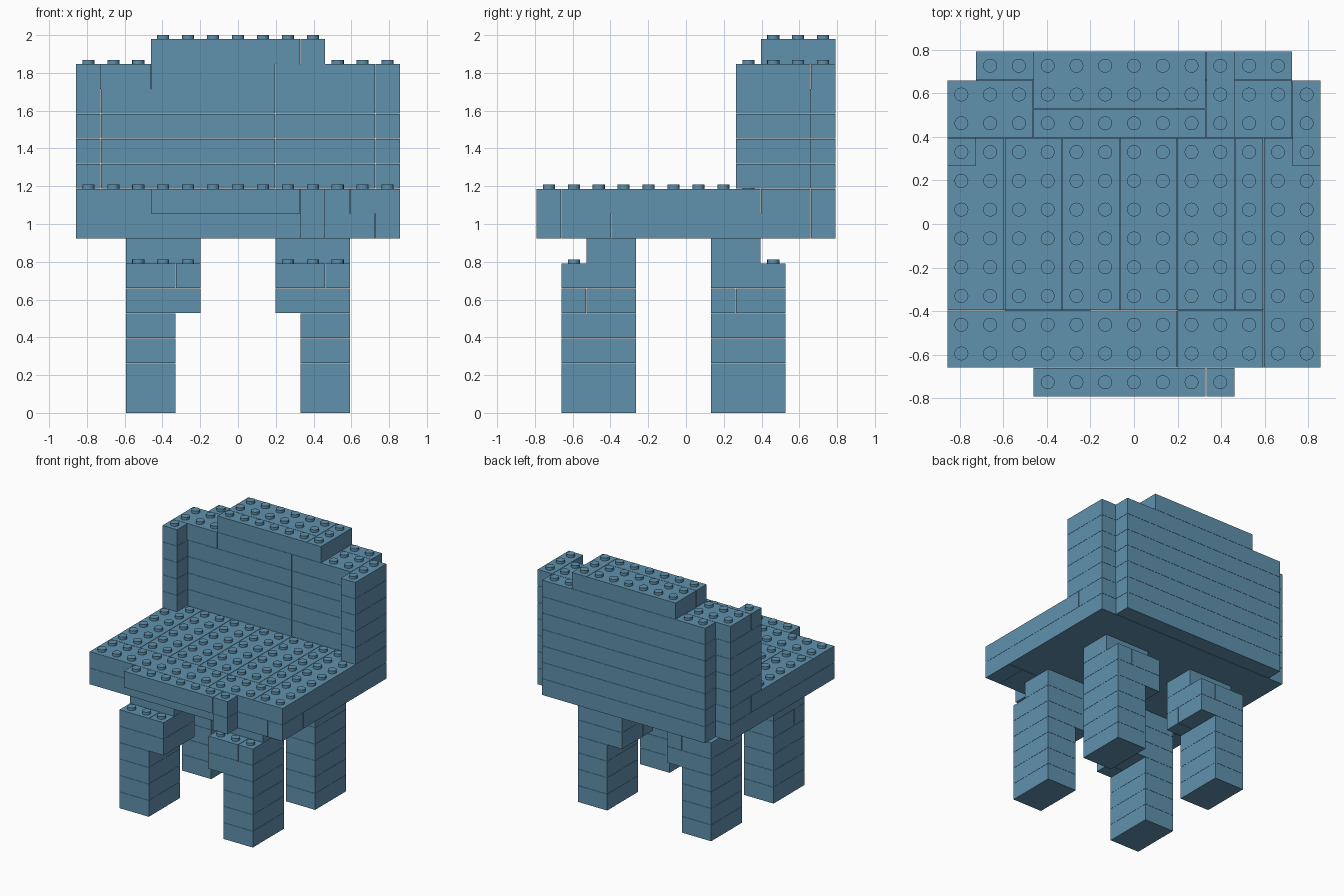
import bpy, bmesh
from mathutils import Matrix, Vector

cube = bpy.data.objects.get("Cube")
if cube:
    bpy.data.objects.remove(cube, do_unlink=True)

P = 0.132          # stud pitch, also the layer height
GAP = 0.0015       # clearance on each side of a brick
WIDE, DEEP = 13, 12

mat = bpy.data.materials.new("dusty blue")
mat.use_nodes = True
colour = (0.117, 0.283, 0.418, 1)
mat.diffuse_color = colour
bsdf = next(n for n in mat.node_tree.nodes if n.type == 'BSDF_PRINCIPLED')
bsdf.inputs["Base Color"].default_value = colour

parts = {}         # part name -> list of (layer, brick)
filled = set()     # occupied stud cells


def add(part, layers, *bricks):
    """Lay bricks (x start, x end, y start, y end) on the given layers."""
    for k in layers:
        for b in bricks:
            parts.setdefault(part, []).append((k, b))
            filled.update((i, j, k) for i in range(b[0], b[1])
                          for j in range(b[2], b[3]))


def place(i, j, k):
    return Vector(((i - WIDE / 2) * P, (j - DEEP / 2) * P, k * P))


def add_brick(bm, k, b):
    lo, hi = place(b[0], b[2], k), place(b[1], b[3], k + 1)
    size = hi - lo - Vector((2 * GAP, 2 * GAP, GAP))
    centre = (lo + hi) / 2 - Vector((0, 0, GAP / 2))
    bmesh.ops.create_cube(bm, size=1, matrix=Matrix.Translation(centre)
                          @ Matrix.Diagonal((*size, 1)))
    # studs only where nothing sits on top
    for i in range(b[0], b[1]):
        for j in range(b[2], b[3]):
            if (i, j, k + 1) not in filled:
                top = place(i + 0.5, j + 0.5, k + 1) + Vector((0, 0, 0.0085))
                bmesh.ops.create_cone(bm, cap_ends=True, segments=16,
                                      radius1=0.032, radius2=0.032, depth=0.023,
                                      matrix=Matrix.Translation(top))


# legs: narrow posts with a wider, stepped head
for depth, j, split, cap in (("front", 1, 2, 2), ("back", 7, 8, 7)):
    for side, post, head, seam in (("right", 2, 2, 4), ("left", 9, 8, 10)):
        name = f"{depth}_{side}_leg"
        add(name, range(4), (post, post + 2, j, j + 3))
        add(name, [4], (head, head + 3, j, split), (head, head + 3, split, j + 3))
        add(name, [5], (head, seam, j, j + 3), (seam, head + 3, j, j + 3))
        add(name, [6], (head, head + 3, cap, cap + 2))

# seat: base layer and planked top layer
add("seat_base", [7], (0, 12, 1, 3), (12, 13, 1, 3), (0, 13, 3, 11), (1, 12, 11, 12))
add("seat_top", [8], (0, 8, 1, 3), (8, 11, 1, 3), (11, 13, 1, 9), (10, 11, 3, 9),
    (0, 13, 9, 11), (1, 12, 11, 12))
add("seat_top", [8], *[(i, i + 2, 3, 9) for i in range(0, 10, 2)])

# lip on the front of the seat
add("front_lip", [8], (3, 9, 0, 1))
add("front_lip", [7, 8], (9, 10, 0, 1))

# backrest with side wings
add("backrest", range(9, 13), (1, 8, 9, 12), (8, 12, 9, 12))
add("right_wing", range(9, 13), (0, 1, 8, 11))
add("left_wing", range(9, 14), (12, 13, 8, 11))
add("right_wing", [13], (0, 1, 8, 9))
add("backrest", [13], (0, 3, 9, 11), (3, 8, 9, 11), (1, 8, 11, 12),
    (8, 12, 9, 11), (8, 12, 11, 12))

# raised crest on the backrest
add("backrest_crest", [14], (3, 9, 9, 10), (3, 9, 10, 12), (9, 10, 9, 12))

for name, bricks in parts.items():
    bm = bmesh.new()
    for k, b in bricks:
        add_brick(bm, k, b)
    mesh = bpy.data.meshes.new(name)
    bm.to_mesh(mesh)
    bm.free()
    mesh.materials.append(mat)
    bpy.context.collection.objects.link(bpy.data.objects.new(name, mesh))
